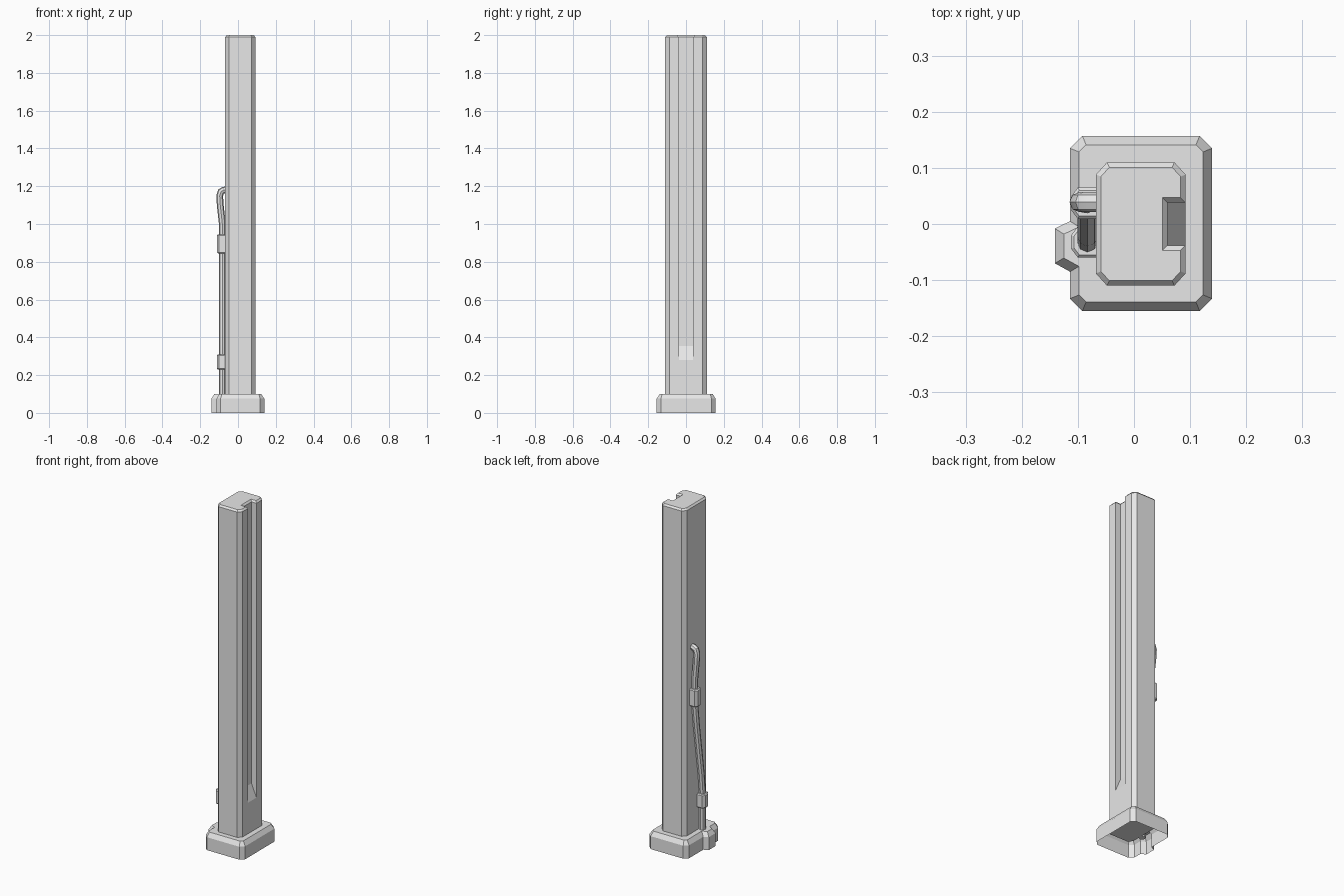
import bpy
import bmesh
from mathutils import Vector

cube = bpy.data.objects.get("Cube")
if cube:
    bpy.data.objects.remove(cube, do_unlink=True)

grey = bpy.data.materials.new("light grey")
grey.use_nodes = True
colour = (0.8, 0.8, 0.8, 1)
grey.diffuse_color = colour
grey.node_tree.nodes["Principled BSDF"].inputs["Base Color"].default_value = colour


def inset(points, d):
    """Mitred inward offset of a counter-clockwise outline."""
    result = []
    for i, p in enumerate(points):
        p = Vector(p)
        a = (p - Vector(points[i - 1])).normalized()
        b = (Vector(points[(i + 1) % len(points)]) - p).normalized()
        na, nb = Vector((-a.y, a.x)), Vector((-b.y, b.x))
        result.append(p + (na + nb) * d / (1 + na.dot(nb)))
    return result


def loft(name, rings, cap_bottom=True):
    """Skin a stack of (outline, height) rings and close the ends."""
    bm = bmesh.new()
    loops = [[bm.verts.new((p[0], p[1], z)) for p in pts] for pts, z in rings]
    for low, high in zip(loops, loops[1:]):
        for i in range(len(low)):
            j = (i + 1) % len(low)
            bm.faces.new((low[i], low[j], high[j], high[i]))
    bm.faces.new(loops[-1])
    if cap_bottom:
        bm.faces.new(loops[0][::-1])
    bmesh.ops.remove_doubles(bm, verts=bm.verts, dist=0.0001)
    mesh = bpy.data.meshes.new(name)
    bm.to_mesh(mesh)
    bm.free()
    mesh.materials.append(grey)
    obj = bpy.data.objects.new(name, mesh)
    bpy.context.collection.objects.link(obj)
    return obj


# Hollow foot with a side bulge below the cable
foot = [(-0.092, -0.155), (0.117, -0.155), (0.139, -0.133), (0.139, 0.135),
        (0.117, 0.157), (-0.092, 0.157), (-0.114, 0.135), (-0.114, 0.005),
        (-0.141, -0.008), (-0.141, -0.07), (-0.114, -0.085), (-0.114, -0.133)]
loft("foot", [(foot, 0), (foot, 0.075), (inset(foot, 0.016), 0.1)], cap_bottom=False)


# Post whose groove runs out in a ramp near the bottom
def post_outline(depth):
    floor = 0.092 - depth
    return [(-0.048, -0.11), (0.072, -0.11), (0.092, -0.088),
            (0.092, -0.038), (floor, -0.038), (floor, 0.038), (0.092, 0.038),
            (0.092, 0.088), (0.072, 0.11), (-0.048, 0.11),
            (-0.068, 0.088), (-0.068, -0.088)]


flush, grooved = post_outline(0), post_outline(0.032)
loft("post", [(flush, 0.06), (flush, 0.28), (grooved, 0.355),
              (grooved, 1.99), (inset(grooved, 0.009), 2.0)])


# Cable clamps
def clamp(name, y, low, high):
    outline = [(-0.06, y - 0.028), (-0.06, y + 0.028), (-0.1, y + 0.028),
               (-0.112, y + 0.012), (-0.112, y - 0.012), (-0.1, y - 0.028)]
    small = inset(outline, 0.005)
    loft(name, [(small, low), (outline, low + 0.005),
                (outline, high - 0.005), (small, high)])


clamp("lower_clamp", -0.032, 0.23, 0.31)
clamp("upper_clamp", 0.037, 0.845, 0.945)

# Cable swinging between the clamps and bending into the post
path = [(-0.083, -0.032, 0.06), (-0.083, -0.032, 0.31), (-0.083, -0.022, 0.42),
        (-0.083, 0.022, 0.72), (-0.083, 0.037, 0.85), (-0.083, 0.037, 1.0),
        (-0.094, 0.039, 1.1), (-0.097, 0.039, 1.15), (-0.09, 0.039, 1.172),
        (-0.078, 0.039, 1.179), (-0.055, 0.039, 1.181)]
curve = bpy.data.curves.new("cable", "CURVE")
curve.dimensions = "3D"
curve.bevel_depth = 0.018
curve.bevel_resolution = 2
curve.use_fill_caps = True
spline = curve.splines.new("POLY")
spline.points.add(len(path) - 1)
for point, co in zip(spline.points, path):
    point.co = (*co, 1)
curve.materials.append(grey)
cable = bpy.data.objects.new("cable", curve)
bpy.context.collection.objects.link(cable)
bpy.ops.object.select_all(action="DESELECT")
cable.select_set(True)
bpy.context.view_layer.objects.active = cable
bpy.ops.object.convert(target="MESH")
bpy.ops.object.shade_smooth_by_angle()
